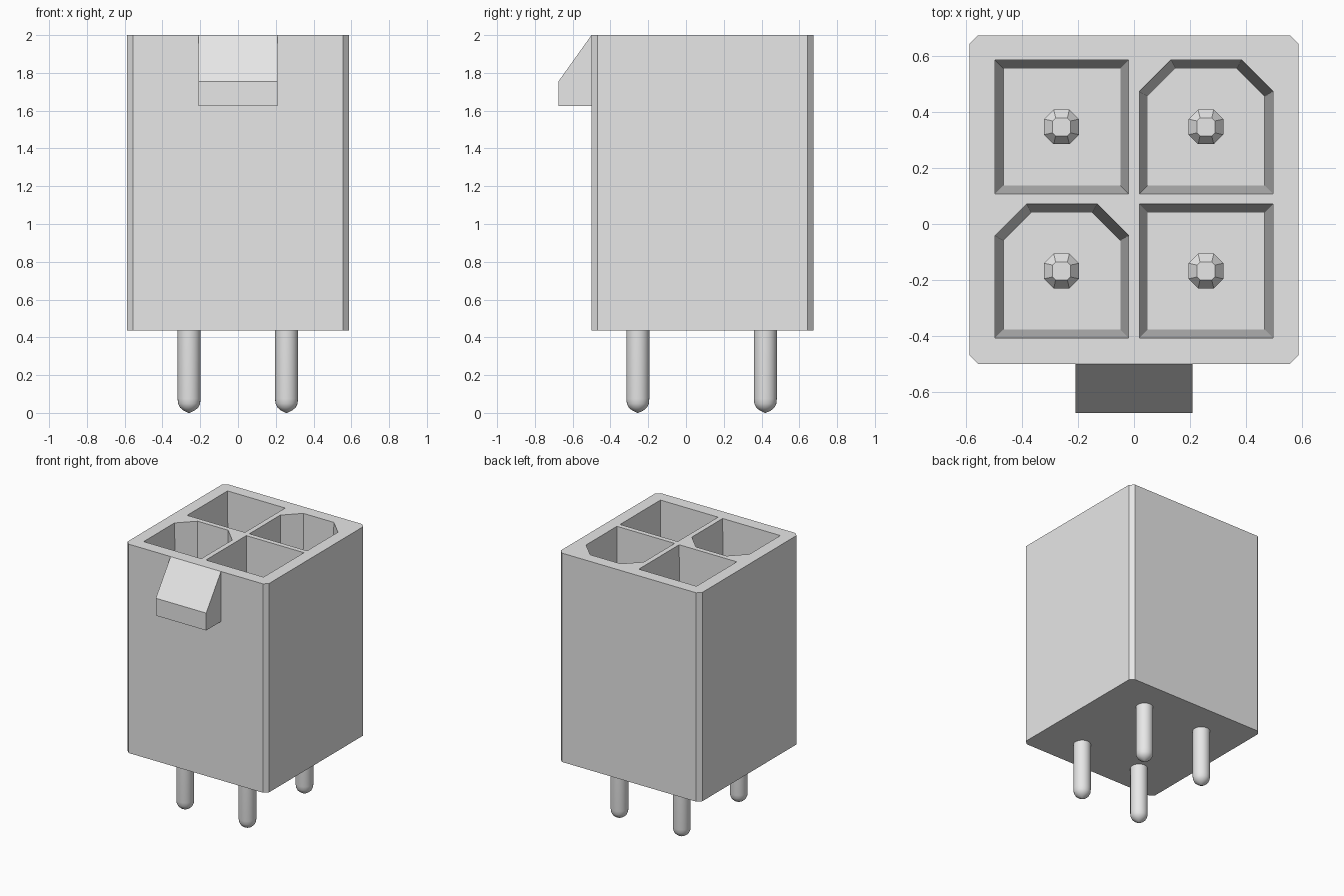
import bpy, bmesh, math

cube = bpy.data.objects.get("Cube")
if cube:
    bpy.data.objects.remove(cube, do_unlink=True)


def make_material(name, colour):
    mat = bpy.data.materials.new(name)
    mat.use_nodes = True
    mat.diffuse_color = colour
    mat.node_tree.nodes["Principled BSDF"].inputs["Base Color"].default_value = colour
    return mat


GREY = make_material("light grey", (0.8, 0.8, 0.8, 1))


def loft(name, rings):
    """Closed solid through matching rings of 3D points."""
    bm = bmesh.new()
    loops = [[bm.verts.new(p) for p in ring] for ring in rings]
    for a, b in zip(loops, loops[1:]):
        for i in range(len(a)):
            j = (i + 1) % len(a)
            bm.faces.new((a[i], a[j], b[j], b[i]))
    bm.faces.new(loops[0])
    bm.faces.new(loops[-1])
    bmesh.ops.recalc_face_normals(bm, faces=bm.faces)
    mesh = bpy.data.meshes.new(name)
    bm.to_mesh(mesh)
    bm.free()
    mesh.materials.append(GREY)
    obj = bpy.data.objects.new(name, mesh)
    bpy.context.collection.objects.link(obj)
    return obj


def octagon(cx, cy, hx, hy, cut, z):
    """Rectangle with all four corners cut."""
    pts = [(hx, hy - cut), (hx - cut, hy), (-hx + cut, hy), (-hx, hy - cut),
           (-hx, -hy + cut), (-hx + cut, -hy), (hx - cut, -hy), (hx, -hy + cut)]
    return [(cx + x, cy + y, z) for x, y in pts]


def pocket_outline(cx, cy, half, cut, z):
    """Square opening, optionally with its two rear corners cut."""
    if cut:
        pts = [(-half, -half), (half, -half), (half, half - cut),
               (half - cut, half), (cut - half, half), (-half, half - cut)]
    else:
        pts = [(-half, -half), (half, -half), (half, half), (-half, half)]
    return [(cx + x, cy + y, z) for x, y in pts]


def circle(cx, cy, r, z, n=24):
    return [(cx + r * math.cos(math.tau * i / n),
             cy + r * math.sin(math.tau * i / n), z) for i in range(n)]


BASE, TOP, FLOOR = 0.435, 2.0, 0.75

# Housing block with bevelled vertical corners
housing = loft("housing", [octagon(0, 0.0875, 0.587, 0.587, 0.03, z) for z in (BASE, TOP)])

# Four tapered sockets, alternating square and cut-corner
for cx in (-0.258, 0.258):
    for cy in (-0.168, 0.347):
        cut = 0.113 if cx * (cy - 0.09) > 0 else 0
        over = 0.05                              # extend the taper above the rim
        slope = 0.03 / (TOP - FLOOR)
        cutter = loft("socket_cutter", [
            pocket_outline(cx, cy, 0.209, cut * 0.88, FLOOR),
            pocket_outline(cx, cy, 0.239 + over * slope, cut, TOP + over)])
        cutter.hide_render = True
        mod = housing.modifiers.new("socket", 'BOOLEAN')
        mod.operation = 'DIFFERENCE'
        mod.solver = 'EXACT'
        mod.object = cutter
        bpy.context.view_layer.objects.active = housing
        bpy.ops.object.modifier_apply(modifier=mod.name)
        bpy.data.objects.remove(cutter, do_unlink=True)

# Wedge-shaped catch on the front
profile = [(-0.495, TOP), (-0.5, TOP), (-0.675, 1.755), (-0.675, 1.625), (-0.495, 1.625)]
loft("latch_catch", [[(x, y, z) for y, z in profile] for x in (-0.209, 0.209)])

# Contacts inside the sockets and round solder tails beneath
tails = []
for side, x in (("right", -0.259), ("left", 0.257)):
    for row, y, tail_y in (("front", -0.168, -0.255), ("back", 0.347, 0.42)):
        loft(f"contact_{row}_{side}", [
            octagon(x, y, 0.062, 0.062, 0.034, FLOOR - 0.05),
            octagon(x, y, 0.062, 0.062, 0.034, 1.41),
            octagon(x, y, 0.032, 0.032, 0.011, 1.45)])
        tails.append(loft(f"solder_tail_{row}_{side}", [
            circle(x, tail_y, r, z) for r, z in
            ((0.003, 0.0), (0.03, 0.013), (0.048, 0.028), (0.058, 0.048),
             (0.061, 0.075), (0.061, BASE + 0.1))]))

# Smooth the round tails, keep hard edges sharp
bpy.ops.object.select_all(action='DESELECT')
for obj in tails:
    obj.select_set(True)
bpy.context.view_layer.objects.active = tails[0]
bpy.ops.object.shade_smooth_by_angle(angle=math.radians(40))
